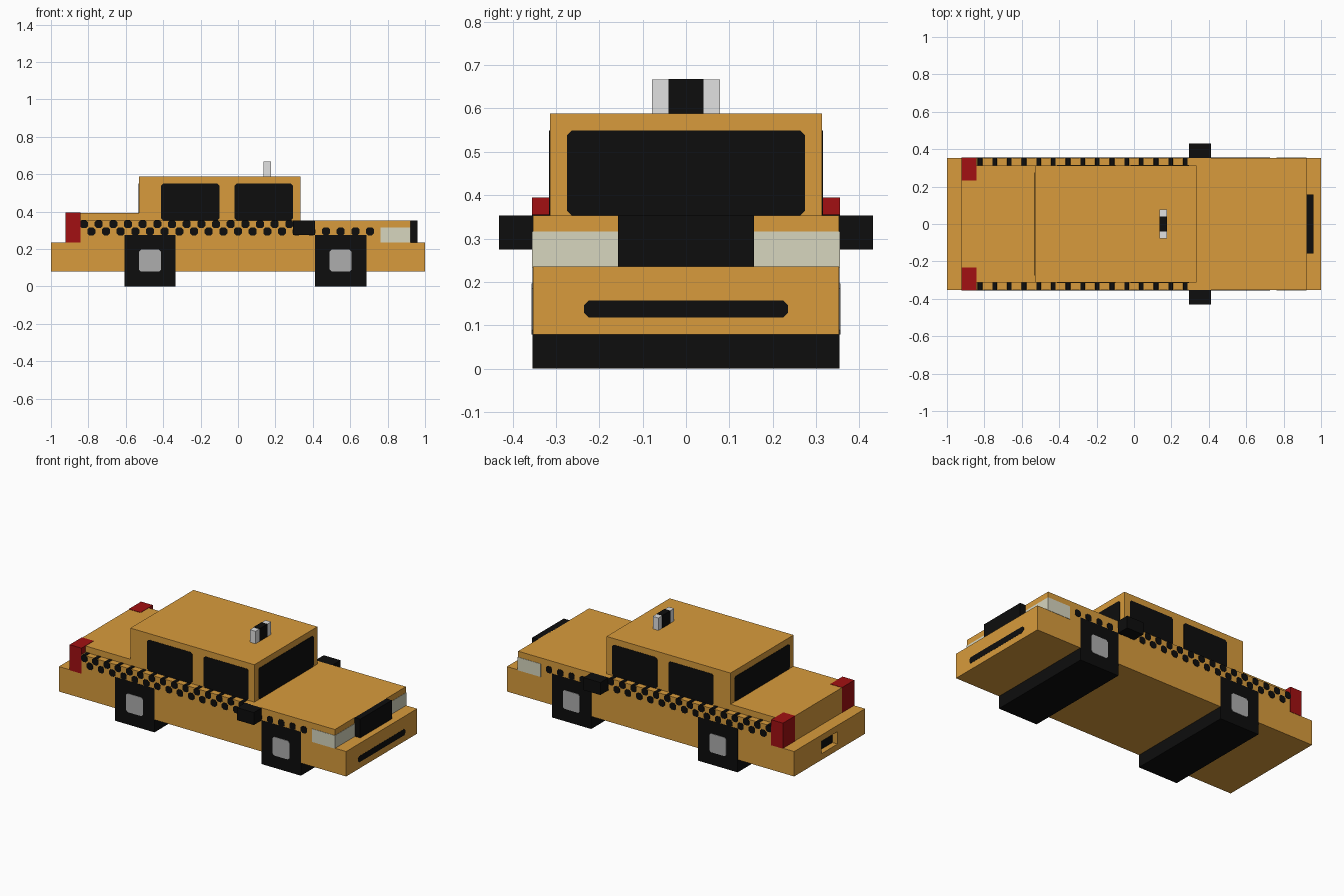
import bpy, bmesh

cube = bpy.data.objects.get("Cube")
if cube:
    bpy.data.objects.remove(cube, do_unlink=True)

U = 2 / 51      # block grid size
EPS = 0.05      # slight overlap, in blocks, for flush details


def material(name, r, g, b):
    m = bpy.data.materials.new(name)
    m.use_nodes = True
    m.diffuse_color = (r, g, b, 1)
    node = next(n for n in m.node_tree.nodes if n.type == "BSDF_PRINCIPLED")
    node.inputs["Base Color"].default_value = (r, g, b, 1)
    node.inputs["Roughness"].default_value = 0.7
    return m


GOLD = material("golden yellow", 0.69, 0.33, 0.045)
BLACK = material("black", 0.004, 0.004, 0.004)
RED = material("tail red", 0.36, 0.005, 0.006)
CREAM = material("lamp cream", 0.68, 0.67, 0.52)
GREY = material("hub grey", 0.42, 0.42, 0.42)
WHITE = material("sign white", 0.75, 0.75, 0.75)


def add_block(bm, x, y, z, grow=0, chamfer_axis=None):
    """Box from block ranges: x counted from the rear, y from the middle, z from the ground."""
    lo = [x[0] - 25.5 - grow, y[0] - grow, z[0] - grow]
    hi = [x[1] - 25.5 + grow, y[1] + grow, z[1] + grow]
    verts = bmesh.ops.create_cube(bm, size=1)["verts"]
    for v in verts:
        v.co = [(hi[i] if v.co[i] > 0 else lo[i]) * U for i in range(3)]
    if chamfer_axis is not None:
        a = chamfer_axis
        edges = {e for v in verts for e in v.link_edges
                 if abs(e.verts[0].co[a] - e.verts[1].co[a]) > 1e-6}
        bmesh.ops.bevel(bm, geom=list(edges), offset=0.28 * U, segments=1, affect="EDGES")


def part(name, mat, blocks, grow=0, chamfer_axis=None):
    bm = bmesh.new()
    for x, y, z in blocks:
        add_block(bm, x, y, z, grow, chamfer_axis)
    mesh = bpy.data.meshes.new(name)
    bm.to_mesh(mesh)
    bm.free()
    mesh.materials.append(mat)
    obj = bpy.data.objects.new(name, mesh)
    bpy.context.collection.objects.link(obj)
    return obj


def sided(name, mat, blocks, **kw):
    """Left part (+y, as the car drives toward +x) and its mirrored twin."""
    part(name + "_left", mat, blocks, **kw)
    part(name + "_right", mat, [(x, (-y[1], -y[0]), z) for x, y, z in blocks], **kw)


# Body shell
lower_body = part("lower_body", GOLD, [((0, 51), (-9, 9), (2, 6))])
part("middle_body", GOLD, [((2, 49), (-9, 9), (5.9, 9))])
part("trunk", GOLD, [((2, 12), (-8, 8), (8.9, 10))])
part("cabin", GOLD, [((12, 34), (-8, 8), (8.9, 15))])

# Rear plate recess
cutter = part("recess_cutter", GOLD, [((-1, 1), (-2, 2), (3, 5))])
cutter.hide_render = True
mod = lower_body.modifiers.new("recess", "BOOLEAN")
mod.operation, mod.solver, mod.object = "DIFFERENCE", "EXACT", cutter
bpy.context.view_layer.objects.active = lower_body
bpy.ops.object.modifier_apply(modifier=mod.name)
bpy.data.objects.remove(cutter, do_unlink=True)
part("rear_plate", BLACK, [((0.9, 1.1), (-2, 2), (3, 5))])

# Windows
part("windshield", BLACK, [((33.9, 34.05), (-7, 7), (9, 14))], chamfer_axis=0)
part("rear_window", BLACK, [((11.95, 12.1), (-7, 7), (10, 14))], chamfer_axis=0)
sided("side_windows", BLACK,
      [((a, a + 8), (7.9, 8.05), (9, 14)) for a in (15, 25)], chamfer_axis=1)

# Grille and bumper slot
part("grille", BLACK, [((48.9, 50), (-4, 4), (6, 9))])
part("bumper_slot", BLACK, [((50.9, 51.02), (-6, 6), (3, 4))], chamfer_axis=0)

# Lamps
sided("headlight", CREAM, [((45, 49), (4, 9), (6, 8))], grow=EPS)
sided("tail_light", RED, [((2, 4), (6, 9), (6, 10))], grow=EPS)

# Checker stripe: two staggered rows
stripe = [((k, k + 1), (8, 9), (8, 9)) for k in range(4, 33, 2)]
stripe += [((k, k + 1), (8, 9), (7, 8)) for k in range(5, 44, 2)]
sided("checker_stripe", BLACK, stripe, grow=EPS, chamfer_axis=1)

# Mirrors
sided("side_mirror", BLACK, [((33, 36), (8.9, 11), (7, 9))])

# Wheels spanning the full width, with hub plates
for name, k in (("rear", 10), ("front", 36)):
    part(name + "_wheels", BLACK, [((k, k + 7), (-9.04, 9.04), (0, 7))])
    sided(name + "_hub", GREY, [((k + 2, k + 5), (9, 9.1), (2, 5))], chamfer_axis=1)

# Roof sign
part("roof_sign", WHITE, [((29, 30), (-2, 2), (14.9, 17))])
part("roof_sign_panel", BLACK, [((29, 30), (-1, 1), (15, 17))], grow=0.03)
